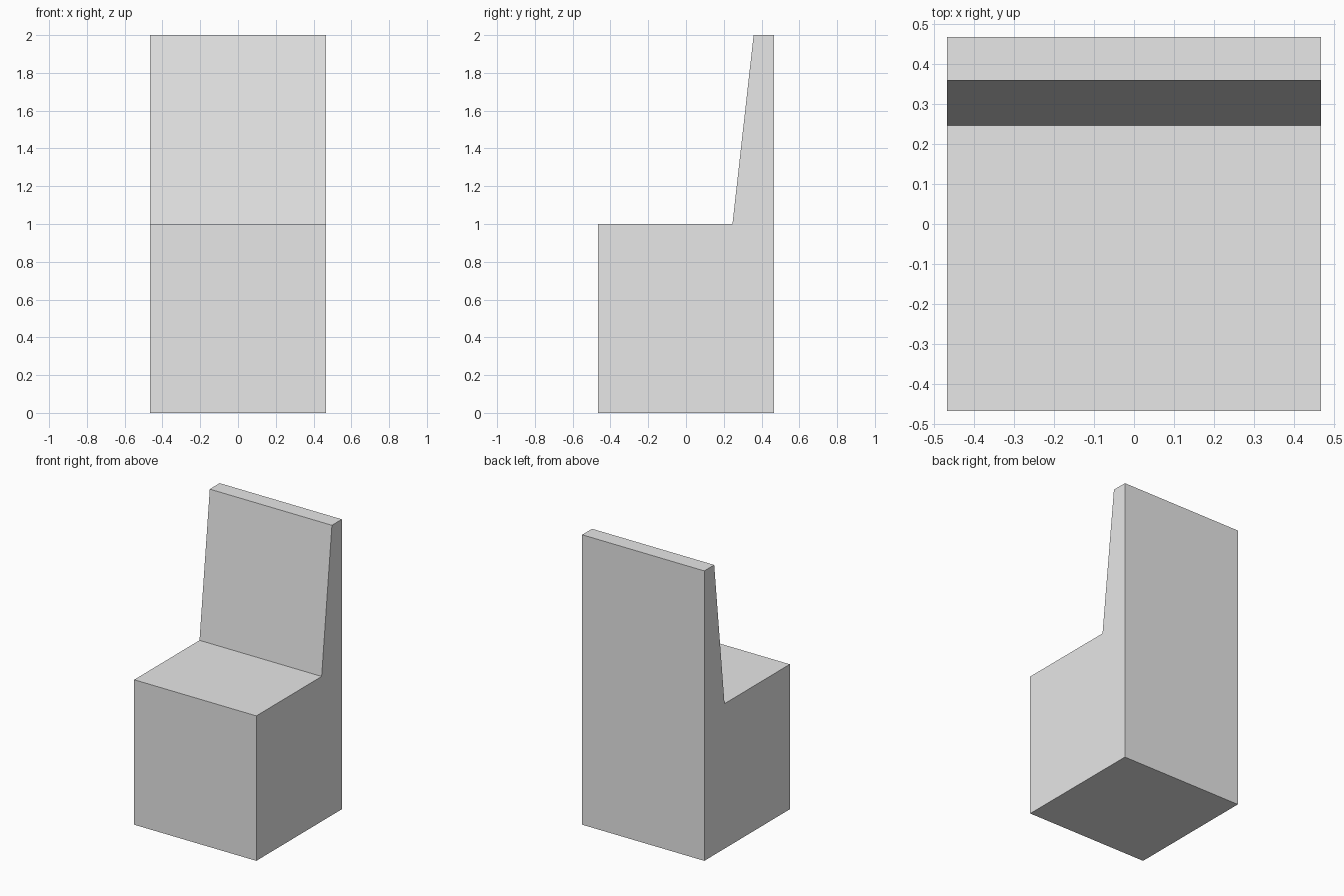
import bpy
import bmesh

cube = bpy.data.objects.get("Cube")
if cube:
    bpy.data.objects.remove(cube, do_unlink=True)

# Plain grey for the whole chair
grey = bpy.data.materials.new("light_grey")
grey.use_nodes = True
colour = (0.8, 0.8, 0.8, 1)
grey.diffuse_color = colour
grey.node_tree.nodes["Principled BSDF"].inputs["Base Color"].default_value = colour

# Side profile (y, z): block seat with a tapering backrest
half = 0.466
profile = [(-half, 0), (half, 0), (half, 2), (0.358, 2), (0.246, 1), (-half, 1)]

# Extrude the profile across the full width
bm = bmesh.new()
side = bm.faces.new([bm.verts.new((-half, y, z)) for y, z in profile])
extruded = bmesh.ops.extrude_face_region(bm, geom=[side], use_keep_orig=True)
moved = [v for v in extruded["geom"] if isinstance(v, bmesh.types.BMVert)]
bmesh.ops.translate(bm, verts=moved, vec=(2 * half, 0, 0))
bmesh.ops.recalc_face_normals(bm, faces=bm.faces)

mesh = bpy.data.meshes.new("chair")
bm.to_mesh(mesh)
bm.free()
mesh.materials.append(grey)
chair = bpy.data.objects.new("chair", mesh)
bpy.context.collection.objects.link(chair)
